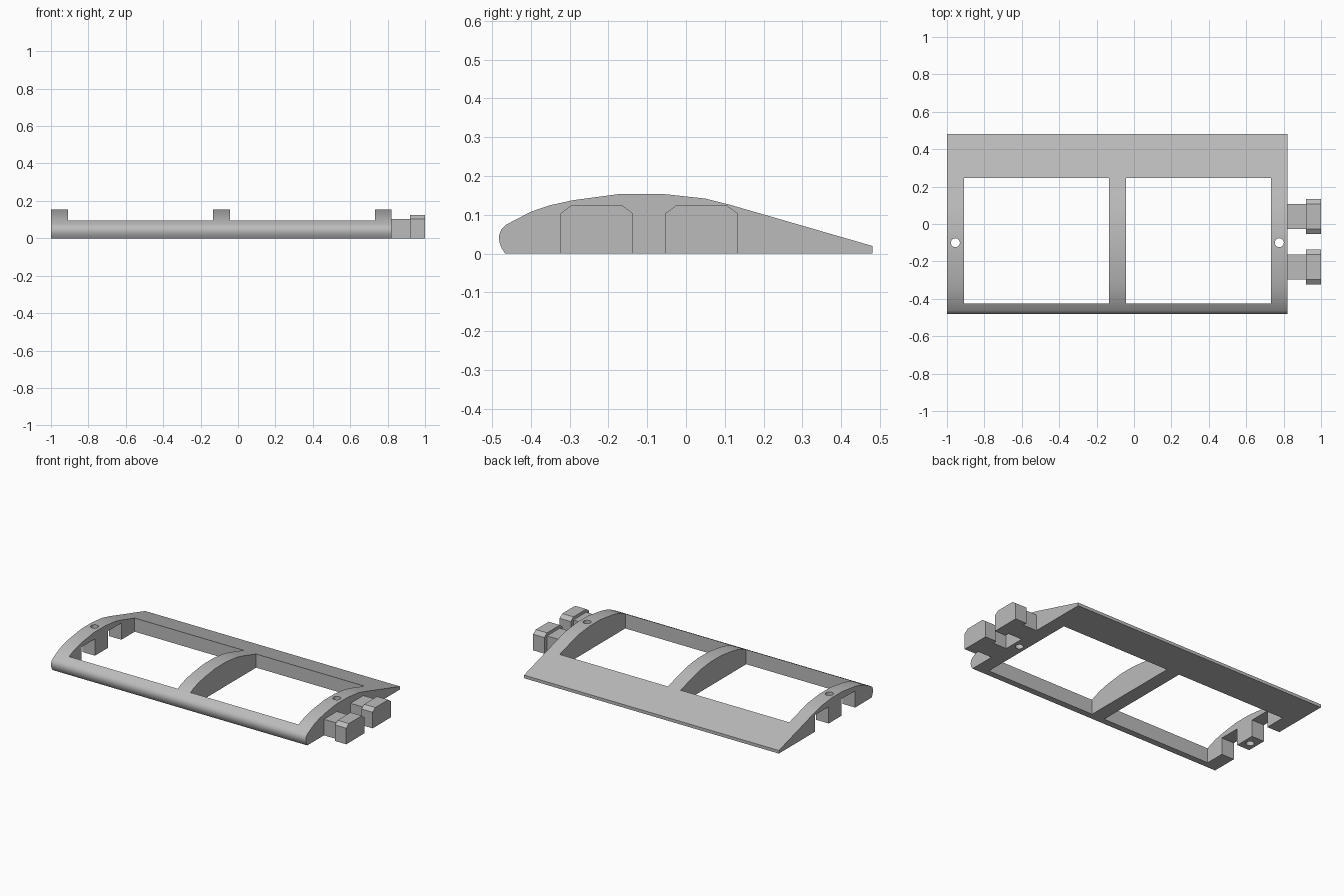
import bpy
import bmesh
from math import radians

cube = bpy.data.objects.get("Cube")
if cube:
    bpy.data.objects.remove(cube, do_unlink=True)

grey = bpy.data.materials.new("plain grey")
grey.use_nodes = True
grey.diffuse_color = (0.5, 0.5, 0.5, 1)
grey.node_tree.nodes["Principled BSDF"].inputs["Base Color"].default_value = (0.5, 0.5, 0.5, 1)


def extrude_x(name, profile, x0, x1):
    """Solid with a y-z profile, running from x0 to x1."""
    bm = bmesh.new()
    face = bm.faces.new([bm.verts.new((x0, y, z)) for y, z in profile])
    ext = bmesh.ops.extrude_face_region(bm, geom=[face])
    moved = [v for v in ext["geom"] if isinstance(v, bmesh.types.BMVert)]
    bmesh.ops.translate(bm, verts=moved, vec=(x1 - x0, 0, 0))
    bmesh.ops.recalc_face_normals(bm, faces=bm.faces)
    mesh = bpy.data.meshes.new(name)
    bm.to_mesh(mesh)
    bm.free()
    mesh.materials.append(grey)
    obj = bpy.data.objects.new(name, mesh)
    bpy.context.collection.objects.link(obj)
    return obj


def rect(y0, y1, z0, z1):
    return [(y0, z0), (y1, z0), (y1, z1), (y0, z1)]


def activate(obj):
    bpy.ops.object.select_all(action='DESELECT')
    obj.select_set(True)
    bpy.context.view_layer.objects.active = obj


def cut(target, cutter):
    cutter.hide_render = True
    mod = target.modifiers.new("cut", 'BOOLEAN')
    mod.operation = 'DIFFERENCE'
    mod.solver = 'EXACT'
    mod.object = cutter
    activate(target)
    bpy.ops.object.modifier_apply(modifier=mod.name)
    bpy.data.objects.remove(cutter, do_unlink=True)


# Wing section with rounded nose and straight trailing slope
airfoil = [(-0.466, 0), (-0.475, 0.014), (-0.481, 0.03), (-0.482, 0.046),
           (-0.476, 0.063), (-0.463, 0.075), (-0.4, 0.108), (-0.35, 0.125),
           (-0.29, 0.138), (-0.17, 0.154), (-0.06, 0.154), (0.05, 0.142),
           (0.11, 0.127), (0.48, 0.02), (0.48, 0)]
frame = extrude_x("wing_frame", airfoil, -1, 0.822)

# Two open bays leave three ribs, a nose bar and a rear panel
for x0, x1 in ((-0.91, -0.133), (-0.042, 0.732)):
    cut(frame, extrude_x("bay_cutter", rect(-0.425, 0.245, -0.1, 0.3), x0, x1))

# Sockets under the end rib, and matching plugs on the other end
for label, y in (("front", -0.23), ("rear", 0.04)):
    cut(frame, extrude_x("socket_cutter", rect(y - 0.069, y + 0.069, -0.1, 0.108), -1.1, -0.87))
    neck = extrude_x(label + "_plug_neck", rect(y - 0.066, y + 0.066, 0, 0.104), 0.822, 0.92)
    head = rect(y - 0.093, y + 0.093, 0, 0.104)[:3]
    head += [(y + 0.066, 0.124), (y - 0.066, 0.124), (y - 0.093, 0.104)]
    extrude_x(label + "_plug_head", head, 0.92, 1)

# Vertical pin holes in the end ribs
for x in (-0.955, 0.777):
    bpy.ops.mesh.primitive_cylinder_add(vertices=24, radius=0.024, depth=0.6, location=(x, -0.1, 0))
    cut(frame, bpy.context.object)

activate(frame)
bpy.ops.object.shade_smooth_by_angle(angle=radians(30))
